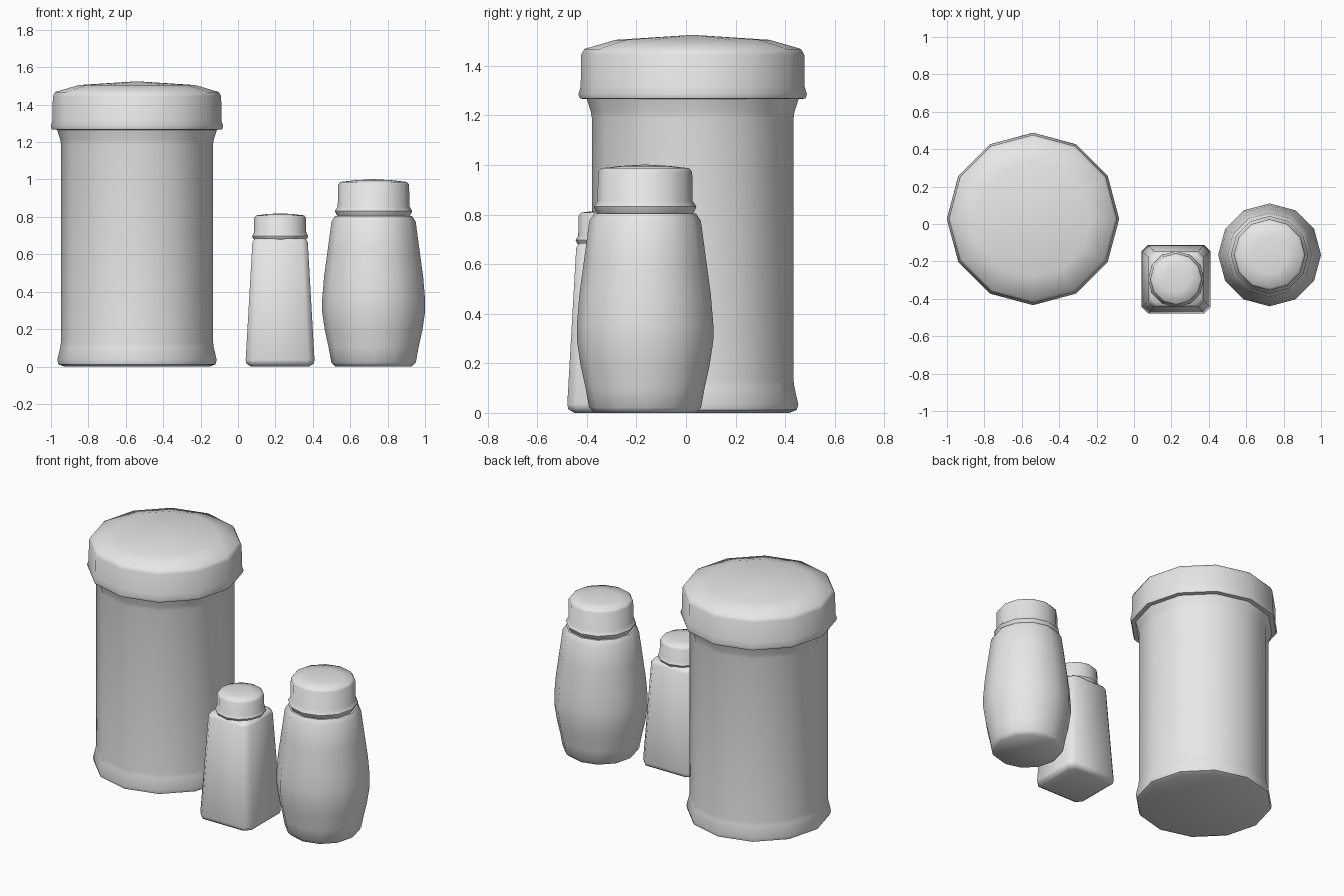
import bpy, math

cube = bpy.data.objects.get("Cube")
if cube:
    bpy.data.objects.remove(cube, do_unlink=True)

grey = bpy.data.materials.new("plain grey")
grey.use_nodes = True
grey.diffuse_color = (0.8, 0.8, 0.8, 1)
grey.node_tree.nodes["Principled BSDF"].inputs["Base Color"].default_value = (0.8, 0.8, 0.8, 1)


def make_object(name, verts, faces, centre):
    mesh = bpy.data.meshes.new(name)
    mesh.from_pydata(verts, [], faces)
    mesh.materials.append(grey)
    obj = bpy.data.objects.new(name, mesh)
    obj.location = (centre[0], centre[1], 0)
    bpy.context.collection.objects.link(obj)
    bpy.ops.object.select_all(action='DESELECT')
    obj.select_set(True)
    bpy.context.view_layer.objects.active = obj
    bpy.ops.object.shade_smooth_by_angle(angle=math.radians(50))
    return obj


def stack(name, rings, centre, peak=None):
    """Skin a list of equal-length rings; close the top flat or with a peak."""
    n = len(rings[0])
    verts = [v for ring in rings for v in ring]
    faces = [tuple(reversed(range(n)))]
    for r in range(len(rings) - 1):
        for i in range(n):
            j = (i + 1) % n
            faces.append((r * n + i, r * n + j, (r + 1) * n + j, (r + 1) * n + i))
    top = (len(rings) - 1) * n
    if peak is None:
        faces.append(tuple(range(top, top + n)))
    else:
        verts.append((0, 0, peak))
        faces += [(top + i, top + (i + 1) % n, len(verts) - 1) for i in range(n)]
    return make_object(name, verts, faces, centre)


def lathe(name, profile, centre, peak=None, sides=12):
    angles = [2 * math.pi * i / sides for i in range(sides)]
    rings = [[(r * math.cos(a), r * math.sin(a), z) for a in angles] for r, z in profile]
    return stack(name, rings, centre, peak)


def chamfered_square(half, cut, z):
    k = half - cut
    return [(half, -k, z), (half, k, z), (k, half, z), (-k, half, z),
            (-half, k, z), (-half, -k, z), (-k, -half, z), (k, -half, z)]


# Large canister with overhanging lid
canister = (-0.54, 0.027)
lathe("canister_body", [(0.39, 0), (0.42, 0.012), (0.426, 0.035), (0.41, 0.105),
                        (0.407, 0.13), (0.407, 1.19), (0.411, 1.215), (0.43, 1.275)], canister)
lathe("canister_lid", [(0.42, 1.265), (0.455, 1.268), (0.461, 1.285), (0.452, 1.315),
                       (0.45, 1.445), (0.437, 1.468), (0.31, 1.505)], canister, 1.525)

# Rounded shaker
shaker = (0.725, -0.165)
lathe("round_shaker_body", [(0.205, 0), (0.226, 0.022), (0.24, 0.1), (0.26, 0.19), (0.275, 0.29),
                            (0.275, 0.36), (0.265, 0.48), (0.246, 0.62), (0.225, 0.775),
                            (0.205, 0.805)], shaker)
lathe("round_shaker_cap", [(0.19, 0.8), (0.2, 0.815), (0.207, 0.832), (0.192, 0.855),
                           (0.19, 0.972), (0.178, 0.987), (0.1, 0.996)], shaker, 1.002)

# Square tapered shaker
square = (0.225, -0.295)
section = [(0.155, 0.03, 0), (0.18, 0.035, 0.015), (0.184, 0.035, 0.035),
           (0.148, 0.03, 0.665), (0.135, 0.03, 0.685)]
stack("square_shaker_body", [chamfered_square(*s) for s in section], square)
lathe("square_shaker_cap", [(0.135, 0.675), (0.145, 0.685), (0.15, 0.697), (0.14, 0.715),
                            (0.138, 0.795), (0.128, 0.808), (0.07, 0.815)], square, 0.819)
